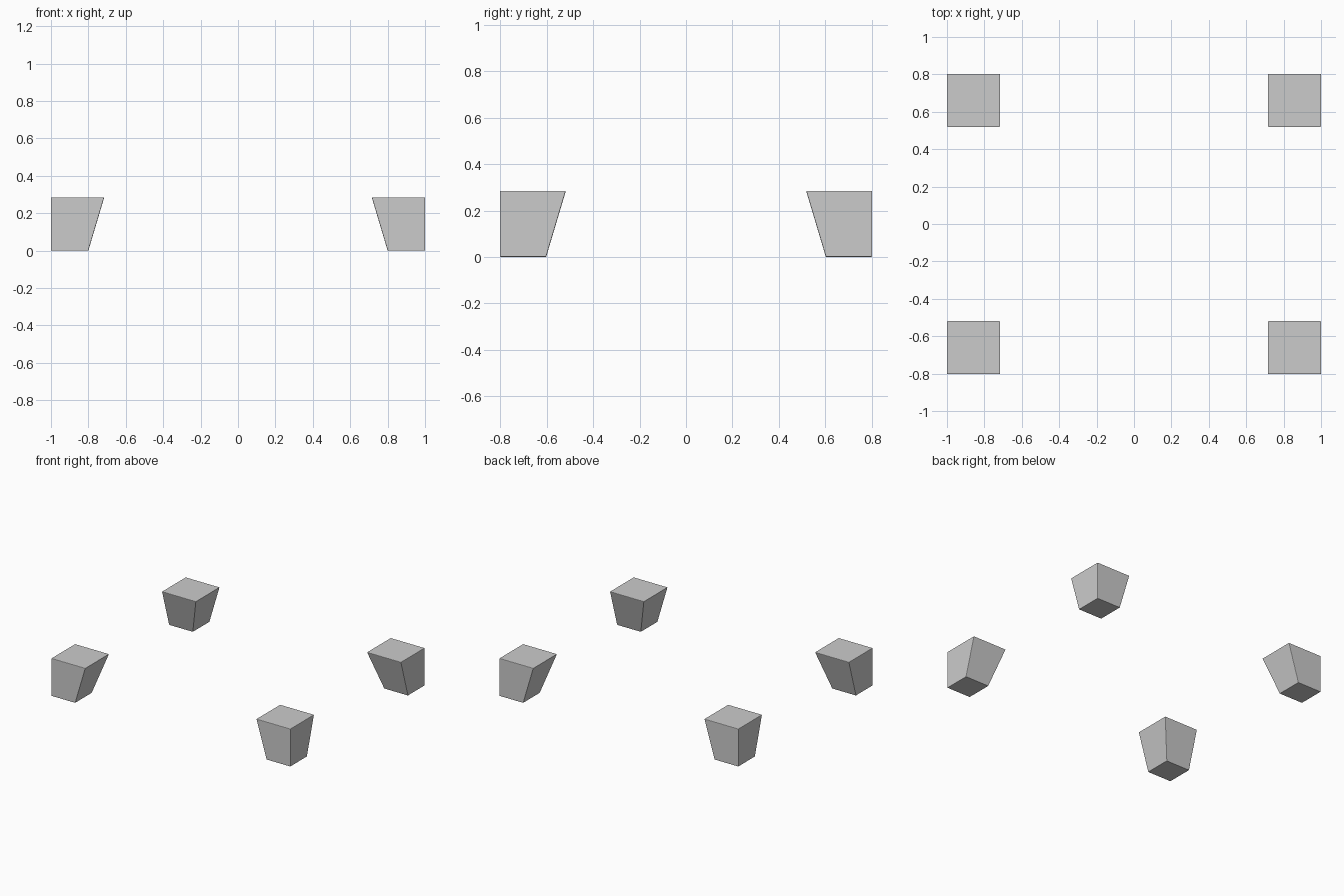
import bpy, bmesh

if "Cube" in bpy.data.objects:
    bpy.data.objects.remove(bpy.data.objects["Cube"])

X, Y, H = 1.0, 0.803, 0.285      # outer corner and height
TOP, BOTTOM = 0.285, 0.2         # square widths at top and floor


def foot(name, sx, sy):
    # Tapered block: outer two sides vertical, inner two sides sloping
    bm = bmesh.new()
    bmesh.ops.create_cube(bm, size=1)
    for v in bm.verts:
        w = TOP if v.co.z > 0 else BOTTOM
        x = X if v.co.x > 0 else X - w
        y = Y if v.co.y > 0 else Y - w
        v.co = (sx * x, sy * y, H if v.co.z > 0 else 0)
    bmesh.ops.recalc_face_normals(bm, faces=bm.faces)
    # Slightly eased edges
    bmesh.ops.bevel(bm, geom=bm.edges[:], offset=0.004, segments=2,
                    profile=0.5, affect='EDGES')
    mesh = bpy.data.meshes.new(name)
    bm.to_mesh(mesh)
    bm.free()
    bpy.context.collection.objects.link(bpy.data.objects.new(name, mesh))


# Four corner feet
for sx, side in ((-1, "left"), (1, "right")):
    for sy, end in ((-1, "front"), (1, "back")):
        foot(f"{end}_{side}_foot", sx, sy)
